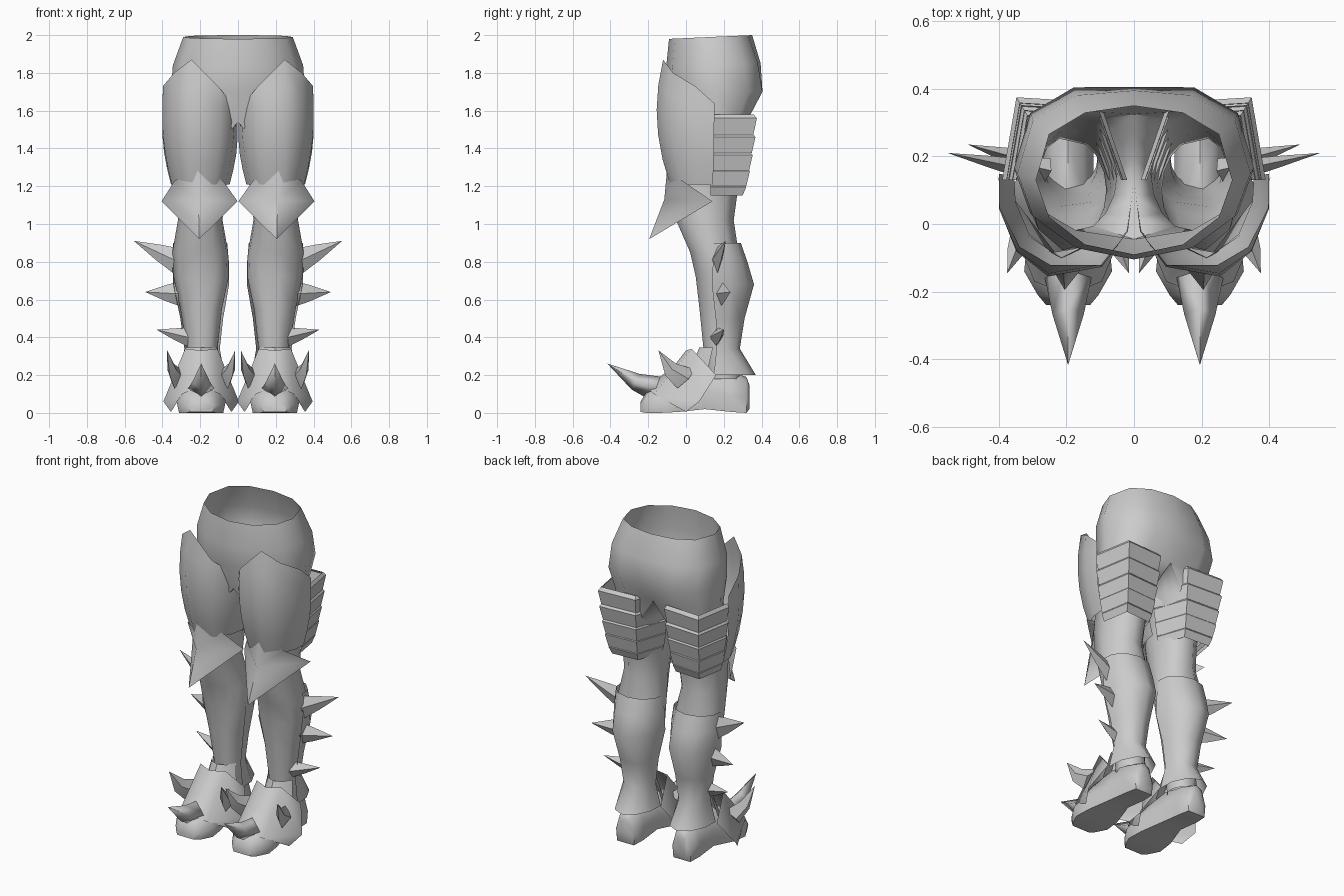
import bpy, bmesh
from math import sin, cos, radians, pi
from mathutils import Vector

old = bpy.data.objects.get("Cube")
if old:
    bpy.data.objects.remove(old)

steel = bpy.data.materials.new("plain_grey")
steel.use_nodes = True
GREY = (0.6, 0.6, 0.6, 1)
steel.diffuse_color = GREY
steel.node_tree.nodes["Principled BSDF"].inputs["Base Color"].default_value = GREY


def finish(name, bm, angle=40):
    """Turn one-sided geometry into a mirrored, shaded object."""
    mesh = bpy.data.meshes.new(name)
    bm.to_mesh(mesh)
    bm.free()
    mesh.materials.append(steel)
    ob = bpy.data.objects.new(name, mesh)
    bpy.context.collection.objects.link(ob)
    mod = ob.modifiers.new("Mirror", 'MIRROR')
    mod.use_clip = True
    bpy.ops.object.select_all(action='DESELECT')
    ob.select_set(True)
    bpy.context.view_layer.objects.active = ob
    bpy.ops.object.shade_smooth_by_angle(angle=radians(angle))


def loft(name, rings, closed=True, caps=False, angle=40):
    bm = bmesh.new()
    rows = [[bm.verts.new(p) for p in ring] for ring in rings]
    n = len(rows[0])
    for a, b in zip(rows, rows[1:]):
        for i in range(n if closed else n - 1):
            j = (i + 1) % n
            quad = [a[i], a[j], b[j], b[i]]
            if any(v.co.x > 0.001 for v in quad):   # no wall on the midline
                bm.faces.new(quad)
    if caps:
        bm.faces.new(rows[0])
        bm.faces.new(rows[-1])
    if closed:
        bmesh.ops.recalc_face_normals(bm, faces=bm.faces)
    finish(name, bm, angle)


def arc(cx, cy, rx, ry, z, angles):
    return [(cx + rx * cos(radians(a)), cy + ry * sin(radians(a)), z) for a in angles]


def spike(name, base, tip, w, h, bend=0.0, angle=35):
    """Four-sided thorn, optionally bowed downwards halfway."""
    base, tip = Vector(base), Vector(tip)
    d = (tip - base).normalized()
    side = d.cross(Vector((0, 0, 1))).normalized()
    up = side.cross(d)
    rings = []
    for t, s in ((0, 1), (0.45, 0.62), (1, 0.01)):
        c = base.lerp(tip, t) - up * bend * (1 if t == 0.45 else 0)
        rings.append([c + side * w * s, c + up * h * s, c - side * w * s, c - up * h * s])
    loft(name, rings, caps=True, angle=angle)


def plate(name, pts, faces):
    bm = bmesh.new()
    vs = [bm.verts.new(p) for p in pts]
    for f in faces:
        bm.faces.new([vs[i] for i in f])
    bmesh.ops.recalc_face_normals(bm, faces=bm.faces)
    finish(name, bm, 65)


# Hips and legs: half rings down to the crotch, then full leg rings
rings = []
for rx, cy, ry, zf, zb, dip in ((.29, .13, .22, 1.98, 2.0, 0), (.345, .15, .255, 1.83, 1.85, .01),
                                (.355, .165, .265, 1.7, 1.7, .025), (.345, .155, .2, 1.54, 1.57, .03)):
    ring = []
    for k in range(7):
        a = pi * (k / 6 - 0.5)
        s = sin(a) if k <= 3 else sin(a) ** 0.7     # fuller behind
        ring.append((rx * cos(a) if 0 < k < 6 else 0, cy + ry * s - (dip if k == 6 else 0),
                     zf + (zb - zf) * (s + 1) / 2))
    for k in range(1, 6):
        t = 1 - k / 3
        ring.append((0, cy + ry * t - dip * (t + 1) / 2, zf + (zb - zf) * (t + 1) / 2))
    rings.append(ring)
leg_angles = [-120 + 40 * k for k in range(7)] + [140 + 20 * k for k in range(5)]
for row in ((.19, .15, .14, .18, 1.4), (.19, .1, .122, .18, 1.2), (.2, .1, .118, .155, 1.02),
            (.2, .15, .148, .13, .85), (.195, .165, .146, .115, .72), (.195, .17, .11, .1, .55),
            (.19, .18, .083, .09, .35), (.19, .2, .083, .09, .18)):
    rings.append(arc(*row, leg_angles))
loft("hips_and_legs", rings, angle=60)

# Thigh guards: bulging front shells with a peaked upper edge
edge = ((-178, 1.6), (-150, 1.62), (-120, 1.72), (-75, 1.87), (-45, 1.8), (-15, 1.73), (6, 1.64))
rings = []
for k in range(6):
    ring = []
    for a, top in edge:
        z = top + (1.21 - top) * k / 5
        f = 1 - 1.7 * (z - 1.6) ** 2
        x, y, z = arc(.2, .12, .21 * f, .285 * f, z, [a])[0]
        ring.append((min(max(x, .003), .4), y, z))
    rings.append(ring)
loft("thigh_guards", rings, closed=False, angle=70)


# Boxy bands behind the thighs, each with a sloping lip under the one above
def band(grow, z):
    """Outer side, back and inner side as one open strip."""
    return [(.2 + (x - .2) * grow, .13 + (y - .13) * grow, z)
            for x, y in ((.39, .13), (.348, .375), (.1, .36), (.02, .13))]


for i, (z, h, g) in enumerate(((1.56, .095, 1), (1.46, .085, .97), (1.365, .085, .91),
                               (1.28, .08, .85), (1.195, .045, .77))):
    loft(f"thigh_band_{i + 1}", [band(g - .07, z + .02), band(g, z), band(g - .08, z - h)],
         closed=False, angle=25)

# Knee guards: folded diamonds with a low forward point
plate("knee_guards",
      [(.215, -.1, 1.29), (.335, -.02, 1.23), (.405, .14, 1.12), (.205, -.195, .92),
       (.002, .06, 1.12), (.08, -.03, 1.23), (.21, -.115, 1.13)],
      [(6, i, (i + 1) % 6) for i in range(6)])

# Calf guards: wrap the back of the shin and flare over the heel
calf = (-10, 20, 55, 90, 125, 160, 190)
loft("calf_guards", [arc(*r, calf) for r in (
    (.2, .17, .145, .12, .9), (.198, .17, .152, .155, .8), (.195, .17, .15, .19, .68),
    (.192, .18, .115, .13, .5), (.19, .18, .095, .105, .34), (.19, .18, .12, .19, .2))],
    closed=False, angle=50)

# Outer shin thorns
for i, (b, t, w, h) in enumerate((((.31, .16, .8), (.55, .21, .91), .03, .07),
                                  ((.29, .18, .63), (.49, .235, .64), .035, .07),
                                  ((.255, .16, .4), (.43, .2, .44), .035, .05))):
    spike(f"shin_thorn_{i + 1}", b, t, w, h)

# Feet
rings = []
for y, w, h, z in ((.335, .04, .15, .02), (.32, .065, .19, 0), (.24, .075, .22, .005),
                   (.1, .075, .25, .02), (-.04, .12, .2, .005), (-.14, .13, .15, 0),
                   (-.21, .09, .11, 0), (-.24, .065, .06, .005)):
    rings.append([(.195 + w * u, y, z + (h - z) * v) for u, v in
                  ((-.9, 0), (.9, 0), (1, .4), (.6, .88), (0, 1), (-.6, .88), (-1, .4))])
loft("feet", rings, caps=True, angle=50)

# Ankle cuffs
loft("ankle_cuffs", [arc(.195, .18, .087, .11, .345, range(-160, -19, 35)),
                     arc(.195, .16, .115, .15, .2, range(-160, -19, 35))],
     closed=False)

# Instep guards: ridged saddles with low side wings
pts = [(.195, .0, .33), (.195, -.21, .14), (.195, -.07, .24)]
for s in (1, -1):
    pts += [(.195 + s * x, y, z) for x, y, z in
            ((.085, .03, .34), (.13, .16, .2), (.2, .07, .06), (.16, 0, .005), (.1, -.17, .1))]
faces = []
for o in (3, 8):
    faces += [(0, 2, o), (o, 2, o + 4), (2, 1, o + 4), (o, o + 4, o + 2), (o, o + 2, o + 1),
              (o + 2, o + 4, o + 3)]
plate("instep_guards", pts, faces)

# Toe horns and the side horns of each foot
spike("toe_horn", (.195, -.13, .12), (.195, -.415, .26), .075, .075, .02, 95)
for name, s in (("outer_foot_horn", 1), ("inner_foot_horn", -1)):
    spike(name, (.195 + s * .125, .0, .18), (.195 + s * .18, -.145, .33), .04, .07, .025)
